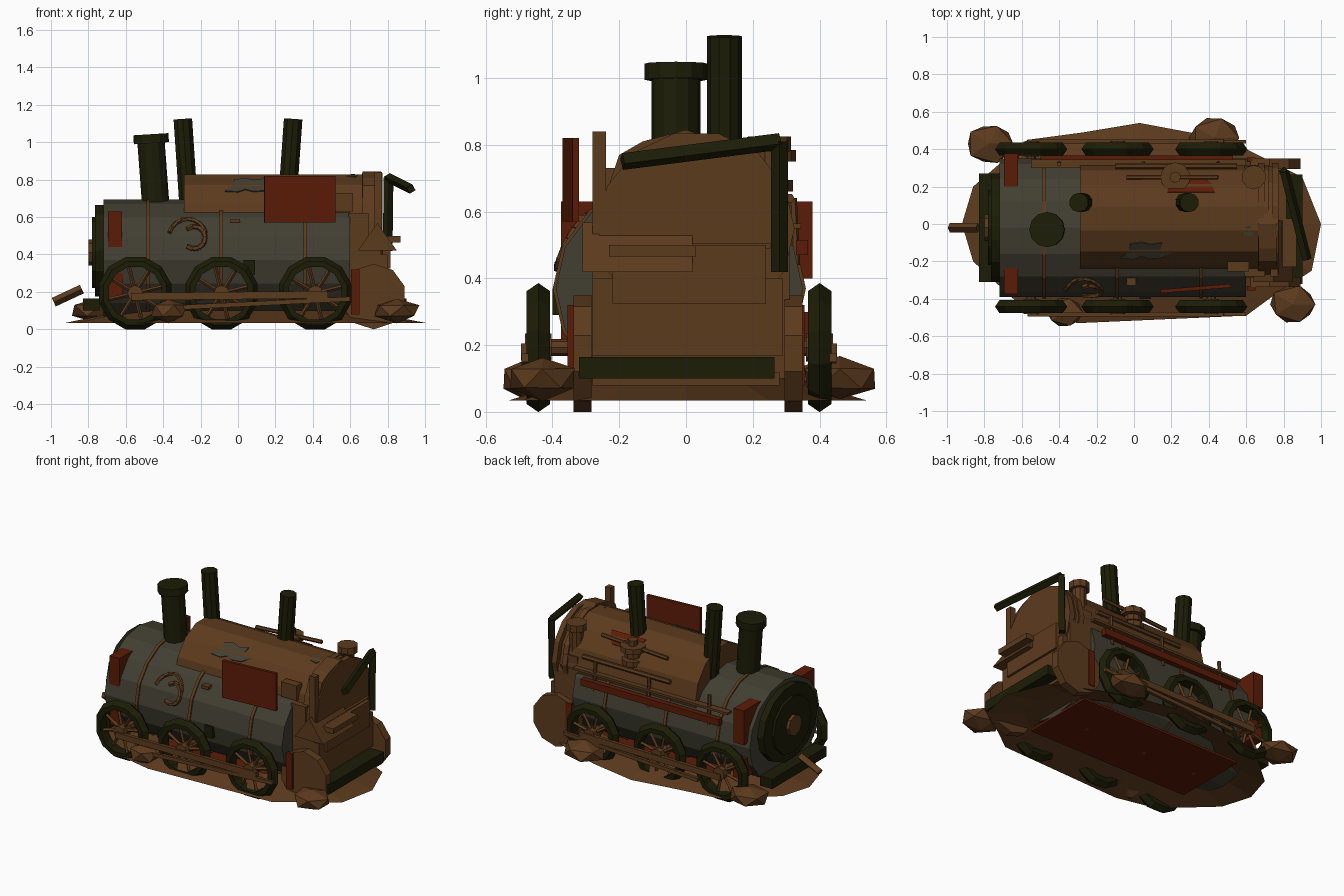
import bpy, bmesh, math, random
from mathutils import Vector, Matrix

random.seed(4)
cube = bpy.data.objects.get("Cube")
if cube:
    bpy.data.objects.remove(cube, do_unlink=True)


def material(name, rgb):
    m = bpy.data.materials.new(name)
    m.use_nodes = True
    m.diffuse_color = (*rgb, 1)
    m.node_tree.nodes["Principled BSDF"].inputs["Base Color"].default_value = (*rgb, 1)
    return m


RUST = material("rust brown", (.108, .043, .0125))
GREY = material("weathered grey green", (.054, .049, .031))
DARK = material("dark olive", (.0115, .012, .002))
RED = material("rust red", (.105, .0115, .002))


def finish(name, bm, mat):
    bmesh.ops.recalc_face_normals(bm, faces=bm.faces)
    me = bpy.data.meshes.new(name)
    bm.to_mesh(me)
    bm.free()
    me.materials.append(mat)
    ob = bpy.data.objects.new(name, me)
    bpy.context.collection.objects.link(ob)
    return ob


def box(name, x, y, z, mat, turn=None):
    """Box from (min, max) ranges, optionally turned about its centre."""
    bm = bmesh.new()
    bmesh.ops.create_cube(bm, size=1)
    bmesh.ops.scale(bm, vec=(x[1] - x[0], y[1] - y[0], z[1] - z[0]), verts=bm.verts)
    if turn:
        bmesh.ops.rotate(bm, matrix=Matrix.Rotation(turn[0], 3, turn[1]), verts=bm.verts)
    bmesh.ops.translate(bm, vec=(sum(x) / 2, sum(y) / 2, sum(z) / 2), verts=bm.verts)
    return finish(name, bm, mat)


def tube(name, a, b, r, mat, sides=10):
    """Cylinder between two points."""
    a, b = Vector(a), Vector(b)
    d = b - a
    bm = bmesh.new()
    bmesh.ops.create_cone(bm, cap_ends=True, segments=sides, radius1=r, radius2=r, depth=d.length)
    q = Vector((0, 0, 1)).rotation_difference(d).to_matrix().to_4x4()
    bmesh.ops.transform(bm, matrix=Matrix.Translation((a + b) / 2) @ q, verts=bm.verts)
    return finish(name, bm, mat)


def barrel(name, x0, x1, cy, cz, ry, rz, mat, sides=16):
    """Elliptical cylinder lying along x."""
    bm = bmesh.new()
    bmesh.ops.create_cone(bm, cap_ends=True, segments=sides, radius1=1, radius2=1, depth=x1 - x0)
    bmesh.ops.rotate(bm, matrix=Matrix.Rotation(math.pi / 2, 3, 'Y'), verts=bm.verts)
    bmesh.ops.scale(bm, vec=(1, ry, rz), verts=bm.verts)
    bmesh.ops.translate(bm, vec=((x0 + x1) / 2, cy, cz), verts=bm.verts)
    return finish(name, bm, mat)


def prism(name, pts, move, mat):
    """Flat outline swept along a vector."""
    bm = bmesh.new()
    f = bm.faces.new([bm.verts.new(p) for p in pts])
    new = bmesh.ops.extrude_face_region(bm, geom=[f])["geom"]
    bmesh.ops.translate(bm, vec=move,
                        verts=[v for v in new if isinstance(v, bmesh.types.BMVert)])
    return finish(name, bm, mat)


def rim(name, c, profile, mat, sides=12):
    """Ring about the y axis from a closed (radius, y) profile."""
    bm = bmesh.new()
    rings = []
    for i in range(sides):
        t = math.tau * (i + .5) / sides
        rings.append([bm.verts.new((c[0] + r * math.cos(t), c[1] + y, c[2] + r * math.sin(t)))
                      for r, y in profile])
    n = len(profile)
    for i in range(sides):
        p, q = rings[i], rings[(i + 1) % sides]
        for k in range(n):
            bm.faces.new((p[k], p[(k + 1) % n], q[(k + 1) % n], q[k]))
    return finish(name, bm, mat)


def rock(name, c, size):
    bm = bmesh.new()
    bmesh.ops.create_icosphere(bm, subdivisions=1, radius=1)
    for v in bm.verts:
        v.co *= random.uniform(.95, 1.1)
        v.co = Vector(c) + Vector([v.co[i] * size[i] for i in range(3)])
    return finish(name, bm, RUST)


# Boiler, nose and straps
barrel("boiler", -.72, .6, -.02, .37, .37, .325, GREY)
barrel("smokebox_ring", -.765, -.72, -.02, .42, .29, .25, DARK, 14)
barrel("smokebox_door", -.78, -.76, -.02, .41, .2, .19, DARK, 12)
barrel("door_hub", -.8, -.77, -.02, .41, .07, .07, RUST, 8)
for i, x in enumerate((-.48, -.09, .36)):
    barrel(f"boiler_strap_{i}", x - .01, x + .01, -.02, .37, .379, .333, RUST)

# Saddle tank with end flanges
barrel("saddle_tank", -.29, .72, .03, .55, .285, .285, RUST, 14)
for i, x in enumerate((.68, .755)):
    barrel(f"tank_flange_{i}", x - .018, x + .018, .03, .55, .295, .292, RUST, 14)


def tank_plate(name, pts, facet, mat):
    """Thin plate lying on a flat side of the tank; facet counts from the top."""
    t = math.tau * facet / 14
    out, up = Vector((0, -math.sin(t), math.cos(t))), Vector((0, math.cos(t), math.sin(t)))
    base = Vector((0, .03, .55)) + out * .277
    prism(name, [base + up * v + Vector((u, 0, 0)) for u, v in pts], out * .006, mat)


# Bare patches and a red flap on the tank
tank_plate("large_bare_patch", ((-.07, -.05), (0, -.055), (.04, -.035), (.08, -.052), (.15, -.045),
           (.2, -.01), (.14, .01), (.15, .058), (.09, .045), (.04, .06), (-.02, .05), (-.03, 0)),
           1.5, GREY)
tank_plate("small_bare_patch", ((.58, -.025), (.63, -.035), (.645, 0), (.61, .025)), .5, GREY)
tank_plate("red_flap", ((.18, -.045), (.43, -.045), (.42, .01), (.38, .045), (.23, .045), (.19, .01)),
           -1.5, RED)

# Rear bulkhead and stepped bunker
outline = ((-.28, .1), (-.28, .42), (-.265, .58), (-.2, .77), (-.13, .81), (0, .845),
           (.13, .8), (.22, .73), (.28, .6), (.31, .5), (.31, .1))
prism("rear_bulkhead", [(.665, y, z) for y, z in outline], (.1, 0, 0), RUST)
box("cab_base", (.59, .7), (-.28, .31), (.1, .62), RUST)
box("bunker_lower", (.7, .8), (-.28, .29), (.17, .4), RUST)
box("bunker_middle", (.7, .815), (-.22, .24), (.325, .5), RUST)
prism("bunker_hopper", [(.64, -.31, .42), (.745, -.31, .568), (.85, -.31, .42)], (0, .33, 0), RUST)
box("bunker_step", (.76, .87), (-.23, .03), (.465, .5), RUST)
box("bunker_rail", (.76, .79), (-.2, .27), (.49, .505), RUST)
for y in (-.31, .322):
    tube("solid_rear_wheel", (.725, y - .027, .175), (.725, y + .027, .175), .175, RUST, 10)

# Chimneys
tube("main_chimney", (-.435, -.03, .6), (-.465, -.03, 1.0), .073, DARK, 12)
tube("chimney_cap", (-.463, -.03, .995), (-.466, -.03, 1.043), .094, DARK, 12)
tube("front_stack", (-.26, .115, .6), (-.295, .115, 1.125), .052, DARK)
tube("rear_stack", (.265, .115, .7), (.295, .115, 1.125), .052, DARK)

# Bent rear pipe and posts
pipe = [(.8, .28, .42), (.805, .28, .81), (.925, -.19, .75)]
for a, b in zip(pipe, pipe[1:]):
    tube("bent_pipe", a, b, .026, DARK, 4)
box("rear_post", (.73, .77), (-.28, -.24), (.5, .84), RUST)
tube("sand_pipe", (.64, .25, .55), (.64, .25, .79), .045, RUST, 10)
tube("sand_pipe_cap", (.64, .25, .78), (.64, .25, .825), .065, RUST, 10)
box("side_bracket", (.5, .615), (-.255, -.2), (.63, .73), RUST)

# Valve and pipes on the far side of the tank
for i, (z, r) in enumerate(((.66, .07), (.71, .055), (.75, .08))):
    tube(f"valve_disc_{i}", (.22, .25, z), (.22, .25, z + .035), r, RUST, 10)
tube("valve_stem", (.22, .25, .58), (.22, .25, .82), .03, RUST, 8)
tube("valve_pipe", (-.04, .25, .76), (.45, .25, .79), .013, RUST, 6)
tube("lower_valve_pipe", (-.1, .31, .64), (.55, .31, .64), .015, RUST, 6)
box("side_rail", (-.5, .53), (.33, .365), (.47, .515), RED)
box("side_ledge", (-.55, .6), (.3, .345), (.55, .565), RUST)
for x in (-.4, .05, .45):
    tube("rail_support", (x, .33, .44), (x, .32, .64), .012, RUST, 6)

# Red plates
box("loose_side_plate", (.14, .52), (-.355, -.335), (.57, .82), RED, (.08, 'Z'))
for y0, y1, z0 in ((-.375, -.235, .44), (.2, .378, .4)):
    box("nose_plate", (-.695, -.62), (y0, y1), (z0, .63), RED)
    box("nose_foot_plate", (-.69, -.615), (y0, y1), (.17, .3), RED)
box("belly_plate", (-.6, .6), (-.25, .25), (.04, .055), RED)
for y in (-.355, .335):
    box("rear_frame_plate", (.605, .65), (y, y + .02), (.08, .32), RED)

# Buffer beams and fallen bar
box("front_beam", (-.83, -.74), (-.31, .27), (.1, .165), DARK)
box("rear_beam", (.8, .9), (-.32, .265), (.1, .165), DARK)
box("rear_floor", (.58, .82), (-.28, .28), (.08, .12), RUST)
tube("fallen_bar", (-.985, -.02, .145), (-.835, -.02, .215), .025, RUST, 4)


def flank_arc(name, cx, cz, r, start, end, thick):
    """Bent rod following the near side of the boiler."""
    pts = []
    for i in range(9):
        t = math.radians(start + (end - start) * i / 8)
        z = cz + r * math.sin(t)
        y = -.02 - .37 * math.sqrt(1 - ((z - .37) / .325) ** 2)
        pts.append((cx + r * math.cos(t), y, z))
    for a, b in zip(pts, pts[1:]):
        tube(name, a, b, thick, RUST, 5)


# Bent rods, stud and slot on the near flank
flank_arc("curved_handle", -.235, .49, .06, -130, 130, .014)
flank_arc("bent_rod", -.27, .49, .1, 15, 165, .012)
box("flank_stud", (-.04, .01), (-.33, -.29), (.57, .59), RUST)
box("flank_slot", (.03, .09), (-.4, -.34), (.29, .37), DARK)

# Spoked wheels and coupling rods
profile = ((.2, 0), (.175, .035), (.145, .035), (.145, -.035), (.175, -.035))
for side, y in (("right", -.442), ("left", .4)):
    out = -1 if y < 0 else 1
    for i, x in enumerate((-.55, -.088, .413)):
        c = (x, y, .193)
        rim(f"{side}_wheel_rim_{i}", c, profile, DARK)
        tube(f"{side}_wheel_hub_{i}", (x, y - .04, .193), (x, y + .04, .193), .042, RUST, 8)
        tube(f"{side}_axle_{i}", (x, y, .193), (x, 0, .193), .025, RUST, 8)
        for k in range(8):
            t = math.tau * (k + .3) / 8
            tube(f"{side}_spoke_{i}", c,
                 (x + .155 * math.cos(t), y, .193 + .155 * math.sin(t)), .011, RUST, 4)
    yr = y + out * .04
    box(f"{side}_coupling_rod", (-.57, .48), (yr - .012, yr + .012), (.16, .2), RUST, (-.01, 'Y'))
    box(f"{side}_lower_rod", (-.4, .6), (yr - .01, yr + .01), (.125, .15), RUST, (-.05, 'Y'))

# Earth bank around the wreck
edge = ((-.92, 0), (-.86, .2), (-.57, .45), (-.27, .49), (.03, .54), (.35, .48), (.6, .4),
        (.9, .25), (1, 0), (.95, -.25), (.75, -.38), (.6, -.49), (-.3, -.53), (-.57, -.47),
        (-.86, -.2))
bm = bmesh.new()
outer = [bm.verts.new((x, y, .035)) for x, y in edge]
inner = [bm.verts.new((x * .66, y * .6, .1)) for x, y in edge]
for i in range(len(edge)):
    j = (i + 1) % len(edge)
    bm.faces.new((outer[i], outer[j], inner[j], inner[i]))
finish("earth_bank", bm, RUST)
for i, (x, y, r) in enumerate(((-.77, .43, .135), (.43, .46, .14), (.85, -.43, .13), (-.37, -.47, .1))):
    rock(f"boulder_{i}", (x, y, .1), (r, r * .83, .063))
